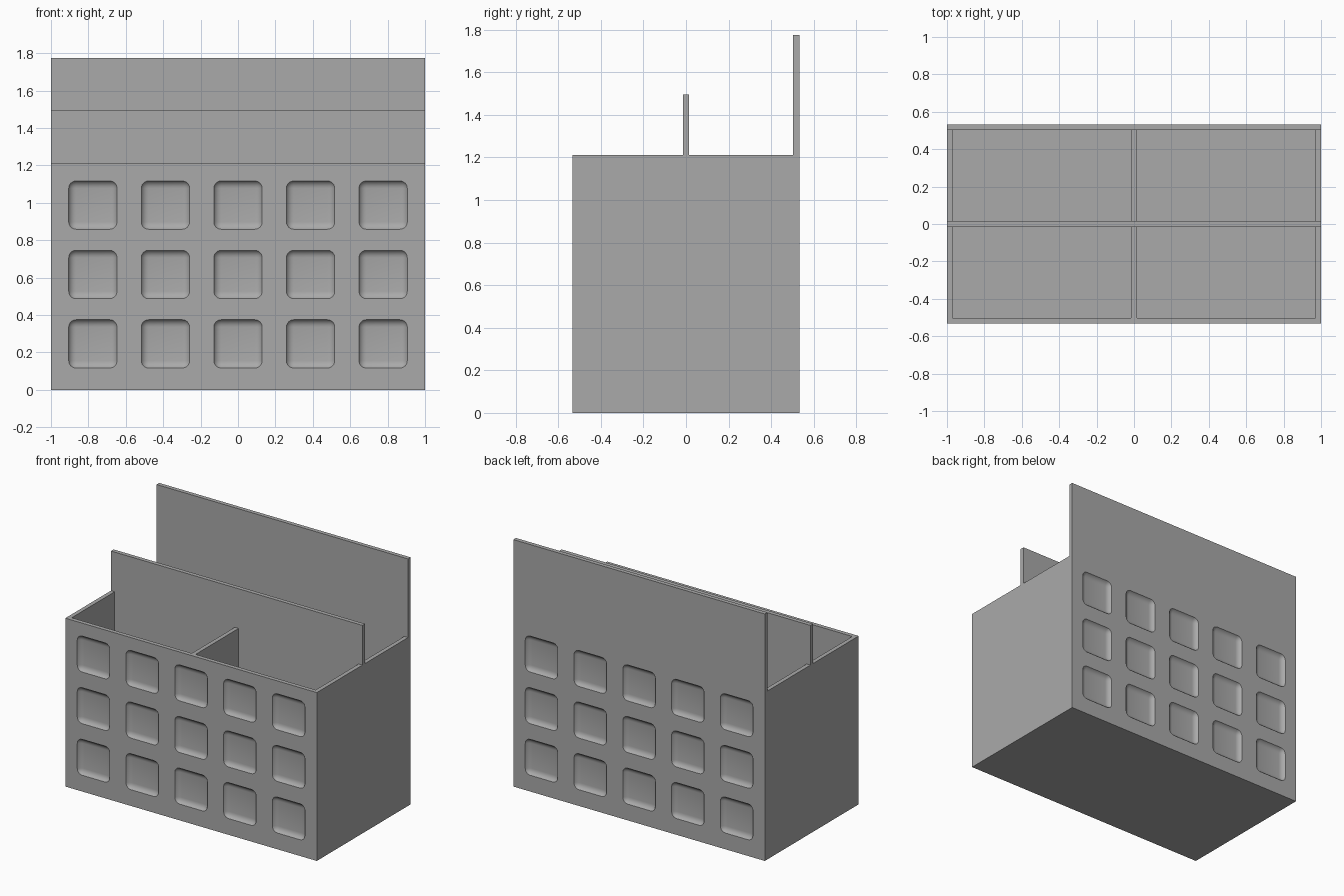
import bpy, bmesh, math
from mathutils import Matrix, Vector

cube = bpy.data.objects.get("Cube")
if cube:
    bpy.data.objects.remove(cube, do_unlink=True)

# Main sizes
HALF_X, HALF_Y = 1.0, 0.533
WALL, MID = 0.03, 0.015
RIM, MID_TOP, BACK_TOP = 1.21, 1.495, 1.775
POCKET, FILLET, DEPTH = 0.27, 0.045, 0.023

grey = bpy.data.materials.new("matte grey")
grey.use_nodes = True
COLOUR = (0.4, 0.4, 0.4, 1)
grey.diffuse_color = COLOUR
grey.node_tree.nodes["Principled BSDF"].inputs["Base Color"].default_value = COLOUR


def make_object(name, bm):
    bmesh.ops.recalc_face_normals(bm, faces=bm.faces)
    mesh = bpy.data.meshes.new(name)
    bm.to_mesh(mesh)
    bm.free()
    mesh.materials.append(grey)
    obj = bpy.data.objects.new(name, mesh)
    bpy.context.collection.objects.link(obj)
    return obj


def add_box(bm, low, high):
    low, high = Vector(low), Vector(high)
    matrix = Matrix.Translation((low + high) / 2) @ Matrix.Diagonal((*(high - low), 1))
    return bmesh.ops.create_cube(bm, size=1, matrix=matrix)["verts"]


# Outer body: stepped side profile with the raised middle and back panels
profile = [(-HALF_Y, 0), (HALF_Y, 0), (HALF_Y, BACK_TOP), (HALF_Y - WALL, BACK_TOP),
           (HALF_Y - WALL, RIM), (MID, RIM), (MID, MID_TOP), (-MID, MID_TOP),
           (-MID, RIM), (-HALF_Y, RIM)]
bm = bmesh.new()
side = bm.faces.new([bm.verts.new((-HALF_X, y, z)) for y, z in profile])
ext = bmesh.ops.extrude_face_region(bm, geom=[side], use_keep_orig=True)
moved = [v for v in ext["geom"] if isinstance(v, bmesh.types.BMVert)]
bmesh.ops.translate(bm, verts=moved, vec=(2 * HALF_X, 0, 0))
body = make_object("organizer_body", bm)

# Four open compartments
bm = bmesh.new()
for x0, x1 in ((-HALF_X + WALL, -MID), (MID, HALF_X - WALL)):
    for y0, y1 in ((-HALF_Y + WALL, -MID), (MID, HALF_Y - WALL)):
        add_box(bm, (x0, y0, WALL), (x1, y1, RIM + 0.2))
compartments = make_object("compartment_cutter", bm)

# Rounded pockets on the front and back faces
bm = bmesh.new()
for face in (-1, 1):
    for col in range(-2, 3):
        for row in range(3):
            h = POCKET / 2
            c = Vector((col * 0.388, face * (HALF_Y - DEPTH + h), 0.246 + row * 0.371))
            verts = add_box(bm, c - Vector((h, h, h)), c + Vector((h, h, h)))
            edges = list({e for v in verts for e in v.link_edges})
            bmesh.ops.bevel(bm, geom=edges, offset=FILLET, segments=6,
                            profile=0.5, affect='EDGES')
pockets = make_object("pocket_cutter", bm)

# Cut, then drop the cutters
bpy.context.view_layer.objects.active = body
for cutter in (compartments, pockets):
    mod = body.modifiers.new("cut", 'BOOLEAN')
    mod.operation = 'DIFFERENCE'
    mod.solver = 'EXACT'
    mod.object = cutter
    bpy.ops.object.modifier_apply(modifier=mod.name)
    bpy.data.objects.remove(cutter, do_unlink=True)

# Smooth fillets, crisp panel edges
bpy.ops.object.select_all(action='DESELECT')
body.select_set(True)
bpy.ops.object.shade_smooth_by_angle(angle=math.radians(30))
